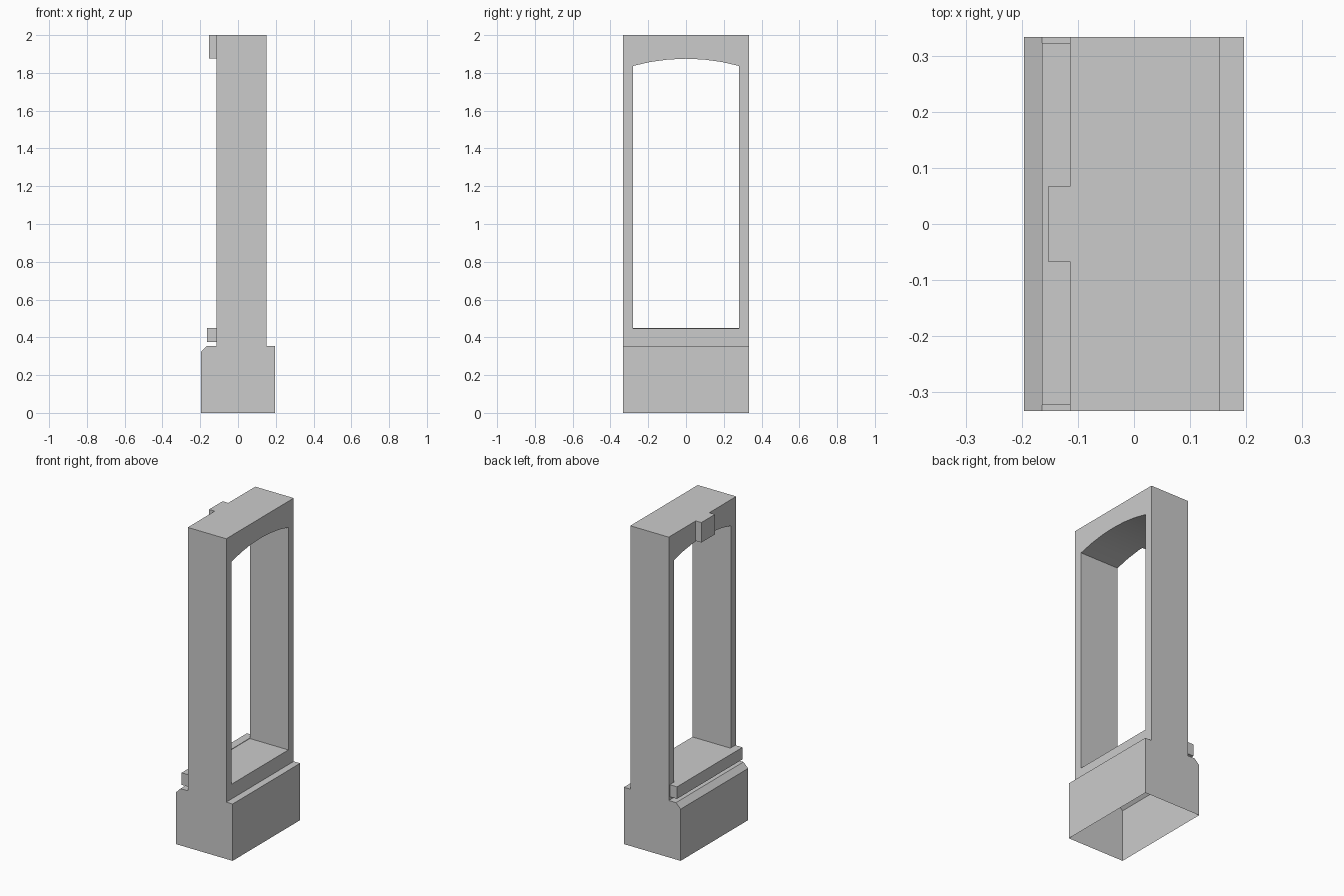
import bpy, bmesh, math

if "Cube" in bpy.data.objects:
    bpy.data.objects.remove(bpy.data.objects["Cube"])

HALF_W = 0.333             # half width in y
BACK, FRONT = -0.114, 0.152  # column faces in x
LEDGE, TOP = 0.355, 2.0


def finish(bm, name):
    bmesh.ops.remove_doubles(bm, verts=bm.verts, dist=1e-5)
    bmesh.ops.recalc_face_normals(bm, faces=bm.faces)
    mesh = bpy.data.meshes.new(name)
    bm.to_mesh(mesh)
    bm.free()
    obj = bpy.data.objects.new(name, mesh)
    bpy.context.collection.objects.link(obj)
    return obj


def add_face(bm, points):
    bm.faces.new([bm.verts.new(p) for p in points])


def box(name, x0, x1, half_y, z0, z1):
    bm = bmesh.new()
    bmesh.ops.create_cube(bm, size=1)
    for v in bm.verts:
        v.co.x = x1 if v.co.x > 0 else x0
        v.co.y = half_y if v.co.y > 0 else -half_y
        v.co.z = z1 if v.co.z > 0 else z0
    return finish(bm, name)


# Opening outline in (y, z): flat sill and shallow arch
JAMB, SILL, SPRING, CROWN, SEGMENTS = 0.28, 0.447, 1.837, 1.875, 6
rise = CROWN - SPRING
radius = (JAMB ** 2 + rise ** 2) / (2 * rise)
half_angle = math.asin(JAMB / radius)
arch = []
for i in range(SEGMENTS + 1):
    a = half_angle * (1 - 2 * i / SEGMENTS)
    arch.append((radius * math.sin(a), CROWN - radius + radius * math.cos(a)))
opening = [(-JAMB, SILL), (JAMB, SILL)] + arch

# Frame and plinth: one shell, open underneath
bm = bmesh.new()
profile = [(0.196, 0), (0.196, LEDGE), (FRONT, LEDGE), (FRONT, TOP),
           (BACK, TOP), (BACK, LEDGE), (-0.164, LEDGE), (-0.196, 0.323), (-0.196, 0)]
for y in (-HALF_W, HALF_W):
    add_face(bm, [(x, y, z) for x, z in profile])
for (xa, za), (xb, zb) in zip(profile, profile[1:]):
    if xa == xb and xa in (FRONT, BACK):
        continue  # pierced faces are built below
    add_face(bm, [(xa, -HALF_W, za), (xa, HALF_W, za),
                  (xb, HALF_W, zb), (xb, -HALF_W, zb)])

# Pierced front and back faces around the opening
bl, br = (-HALF_W, LEDGE), (HALF_W, LEDGE)
tl, tr = (-HALF_W, TOP), (HALF_W, TOP)
for x in (FRONT, BACK):
    for ring in ([bl, br, opening[1], opening[0]],
                 [br, tr, arch[0], opening[1]],
                 [tl, bl, opening[0], arch[-1]],
                 [tr, tl] + arch[::-1]):
        add_face(bm, [(x, y, z) for y, z in ring])

# Reveal running through the opening
for (ya, za), (yb, zb) in zip(opening, opening[1:] + opening[:1]):
    add_face(bm, [(FRONT, ya, za), (FRONT, yb, zb), (BACK, yb, zb), (BACK, ya, za)])
frame = finish(bm, "window_frame")

bpy.context.view_layer.objects.active = frame
frame.select_set(True)
bpy.ops.object.shade_smooth_by_angle(angle=math.radians(25))

# Projecting sill and keystone on the back face
box("window_sill", -0.164, BACK, 0.323, 0.375, 0.45)
box("keystone", -0.153, BACK, 0.067, 1.875, TOP)
